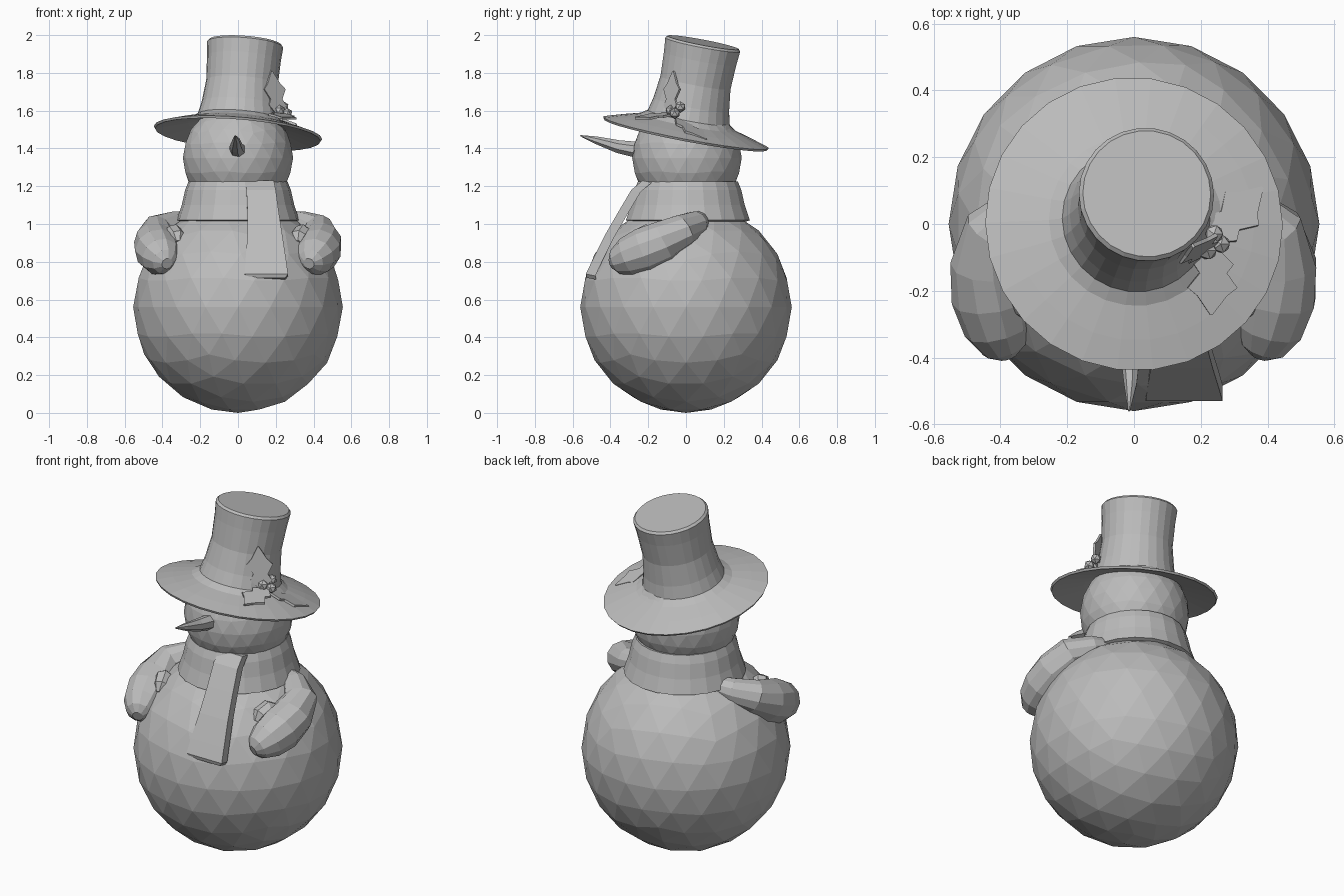
import bpy, bmesh, math
from mathutils import Vector, Matrix

if "Cube" in bpy.data.objects:
    bpy.data.objects.remove(bpy.data.objects["Cube"])

grey = bpy.data.materials.new("plain grey")
grey.diffuse_color = (0.5, 0.5, 0.5, 1)
grey.use_nodes = True
grey.node_tree.nodes["Principled BSDF"].inputs["Base Color"].default_value = grey.diffuse_color


def finish(name, bm):
    bmesh.ops.recalc_face_normals(bm, faces=bm.faces)
    me = bpy.data.meshes.new(name)
    bm.to_mesh(me)
    bm.free()
    me.materials.append(grey)
    ob = bpy.data.objects.new(name, me)
    bpy.context.collection.objects.link(ob)
    return ob


def ball(name, centre, radii, sub=3):
    bm = bmesh.new()
    bmesh.ops.create_icosphere(bm, subdivisions=sub, radius=1)
    bmesh.ops.transform(bm, verts=bm.verts,
                        matrix=Matrix.Translation(centre) @ Matrix.Diagonal((*radii, 1)))
    return finish(name, bm)


def skin(name, rings):
    """Join a list of equal-sized point rings and cap both ends."""
    bm = bmesh.new()
    loops = [[bm.verts.new(p) for p in ring] for ring in rings]
    n = len(loops[0])
    for a, b in zip(loops, loops[1:]):
        for i in range(n):
            j = (i + 1) % n
            bm.faces.new((a[i], a[j], b[j], b[i]))
    bm.faces.new(loops[0])
    bm.faces.new(loops[-1])
    return finish(name, bm)


def circle(centre, u, v, n):
    c = Vector(centre)
    return [c + u * math.cos(2 * math.pi * i / n) + v * math.sin(2 * math.pi * i / n)
            for i in range(n)]


def lathe(name, profile, n, ysc=1):
    return skin(name, [circle((0, 0, z), Vector((r, 0, 0)), Vector((0, r * ysc, 0)), n)
                       for r, z in profile])


def tube(name, path, n=10, mirror=1):
    """Round tube along (x, y, z, radius) points."""
    pts = [Vector((p[0] * mirror, p[1], p[2])) for p in path]
    rings = []
    for i, p in enumerate(pts):
        d = (pts[min(i + 1, len(pts) - 1)] - pts[max(i - 1, 0)]).normalized()
        u = d.cross(Vector((0, 0, 1))).normalized()
        r = path[i][3]
        rings.append(circle(p, u * r, d.cross(u) * r, n))
    return skin(name, rings)


def leaf(name, base, tip, side, width):
    """Thin holly leaf with a zigzag edge."""
    b, t, s = Vector(base), Vector(tip), Vector(side).normalized()
    nrm = (t - b).cross(s).normalized() * 0.012
    outline = [(0, 0.1), (0.25, 0.8), (0.38, 0.55), (0.6, 1), (0.72, 0.6), (1, 0.05)]
    loop = [b.lerp(t, f) + s * w * width / 2 for f, w in outline]
    loop += [b.lerp(t, f) - s * w * width / 2 for f, w in reversed(outline)]
    return skin(name, [loop, [p + nrm for p in loop]])


# Snow balls
ball("body", (0, 0, 0.56), (0.555, 0.56, 0.56))
ball("head", (0, 0.005, 1.35), (0.292, 0.29, 0.29))

# Carrot nose
tube("nose", [(0, -0.24, 1.39, 0.045), (-0.01, -0.36, 1.41, 0.035),
              (-0.01, -0.48, 1.445, 0.02), (-0.015, -0.56, 1.468, 0.003)], 7)

# Scarf wrap around the neck
wrap = lathe("scarf_wrap", [(0.2, 1.22), (0.262, 1.225), (0.28, 1.18), (0.298, 1.1),
                            (0.325, 1.02), (0.27, 1.0)], 22, 1.02)
wrap.location.y = 0.01

# Hanging scarf end: x left, x right, y, z
rings = []
for x0, x1, y, z in [(0.04, 0.19, -0.23, 1.23), (0.045, 0.20, -0.29, 1.18),
                     (0.05, 0.215, -0.355, 1.07), (0.05, 0.235, -0.43, 0.94),
                     (0.04, 0.255, -0.495, 0.81), (0.035, 0.265, -0.53, 0.735),
                     (0.06, 0.25, -0.525, 0.715)]:
    rings.append([(x0, y, z), (x1, y, z), (x1, y + 0.05, z - 0.01), (x0, y + 0.05, z - 0.01)])
skin("scarf_end", rings)

# Arms with mittens and thumbs
for side, m in (("right", 1), ("left", -1)):
    tube(side + "_arm", [(0.24, 0.08, 1.02, 0.05), (0.33, 0.05, 1.0, 0.07),
                         (0.42, -0.02, 0.965, 0.09), (0.435, -0.12, 0.905, 0.115),
                         (0.425, -0.22, 0.86, 0.122), (0.405, -0.31, 0.825, 0.105),
                         (0.385, -0.37, 0.80, 0.07), (0.375, -0.395, 0.79, 0.03)], 11, m)
    tube(side + "_thumb", [(0.37, -0.16, 0.92, 0.05), (0.335, -0.21, 0.95, 0.05),
                           (0.32, -0.25, 0.93, 0.045), (0.315, -0.28, 0.90, 0.02)], 7, m)

# Top hat, tilted backwards and slightly sideways
hat = lathe("top_hat", [(0.2, 0.05), (0.27, 0.03), (0.44, -0.012), (0.447, 0.0),
                        (0.36, 0.027), (0.26, 0.055), (0.222, 0.08), (0.205, 0.15),
                        (0.19, 0.27), (0.196, 0.40), (0.203, 0.475), (0.192, 0.487)], 26)
hat.rotation_mode = 'QUATERNION'
hat.rotation_quaternion = Vector((0, 0, 1)).rotation_difference(Vector((0.08, 0.19, 1)))
hat.location = (0, 0, 1.484)

# Holly sprig on the hat
leaf("upright_leaf", (0.22, -0.09, 1.57), (0.18, -0.07, 1.81), (0.8, 0.6, 0), 0.14)
leaf("front_leaf", (0.24, -0.07, 1.575), (0.23, -0.27, 1.555), (1, 0, -0.15), 0.15)
leaf("side_leaf", (0.23, -0.05, 1.56), (0.385, 0.11, 1.45), (1, -1, 0), 0.14)
for i, p in enumerate([(0.22, -0.08, 1.60), (0.26, -0.06, 1.585), (0.24, -0.03, 1.62)]):
    ball("berry_%d" % (i + 1), p, (0.03, 0.03, 0.03), 1)
